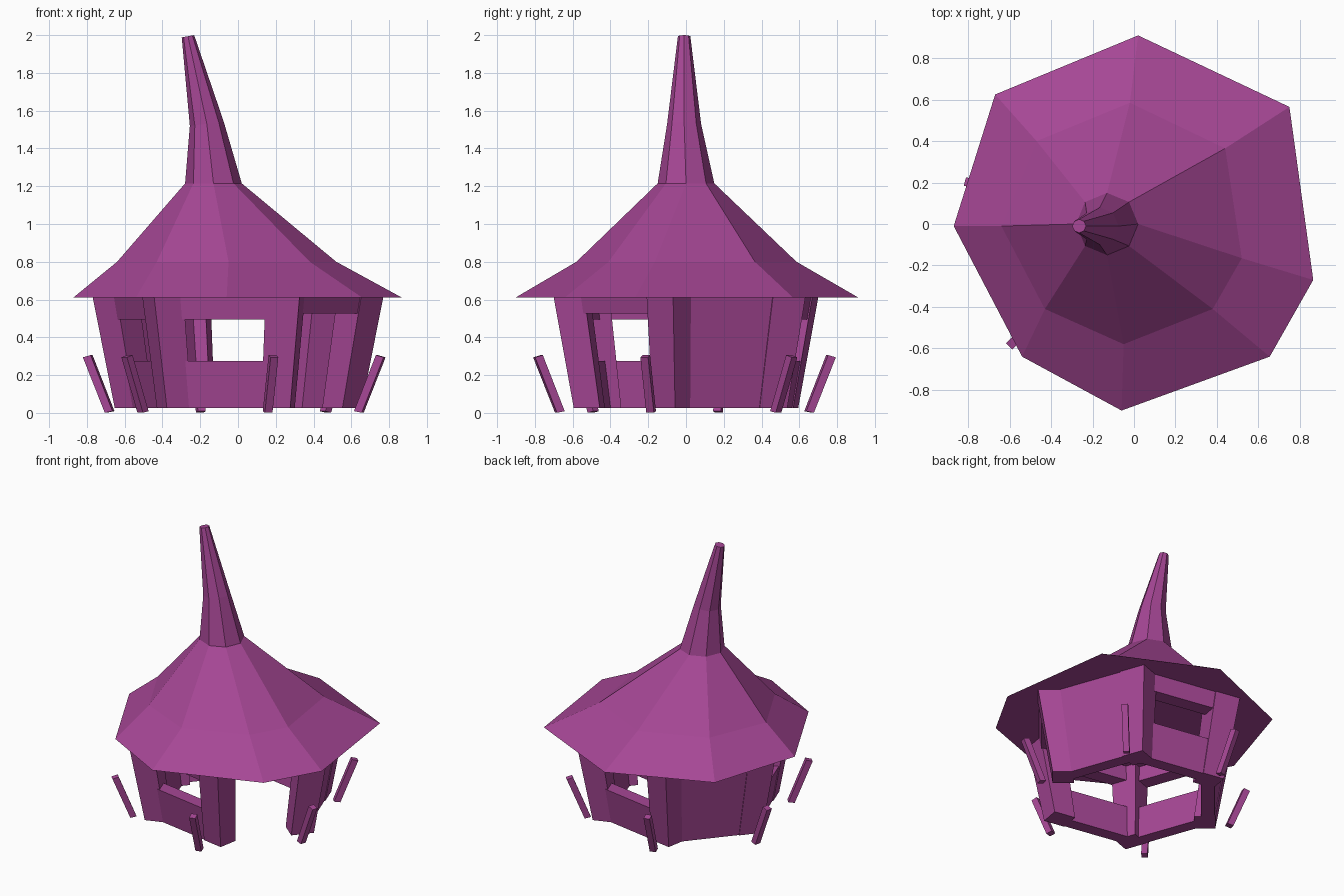
import bpy, bmesh
from math import radians, cos, sin, pi
from mathutils import Vector, Matrix

cube = bpy.data.objects.get("Cube")
if cube:
    bpy.data.objects.remove(cube)

plum = bpy.data.materials.new("plum")
plum.use_nodes = True
plum.diffuse_color = (0.38, 0.062, 0.3, 1)
plum.node_tree.nodes["Principled BSDF"].inputs["Base Color"].default_value = plum.diffuse_color


def loft(name, rings):
    """Skin a stack of matching counter-clockwise rings and cap both ends."""
    bm = bmesh.new()
    loops = [[bm.verts.new(p) for p in ring] for ring in rings]
    n = len(loops[0])
    for low, high in zip(loops, loops[1:]):
        for i in range(n):
            j = (i + 1) % n
            bm.faces.new((low[i], low[j], high[j], high[i]))
    bm.faces.new(reversed(loops[0]))
    bm.faces.new(loops[-1])
    bmesh.ops.recalc_face_normals(bm, faces=bm.faces)
    mesh = bpy.data.meshes.new(name)
    bm.to_mesh(mesh)
    bm.free()
    mesh.materials.append(plum)
    obj = bpy.data.objects.new(name, mesh)
    bpy.context.collection.objects.link(obj)
    return obj


FLOOR, EAVE = 0.025, 0.615


def flare(z):
    """Outward growth of the hut walls with height."""
    return 1 + 0.18 * (z - FLOOR) / (EAVE - FLOOR)


def flared_block(name, angle, outer, depth, start, end, z0, z1):
    """Block facing outward at an angle, from start to end along its wall, leaning outward."""
    turn = Matrix.Rotation(radians(angle), 3, 'Z')
    corners = [(outer - depth, start), (outer, start), (outer, end), (outer - depth, end)]
    rings = [[turn @ Vector((x * flare(z), y * flare(z), z)) for x, y in corners]
             for z in (z0, z1)]
    return loft(name, rings)


# Six sides, each a corner post in line with a panel, a window or the doorway
SIDES = ["panel", "window", "panel", "window", "window", "door"]
for k, kind in enumerate(SIDES):
    angle = 20 + 60 * k
    flared_block(f"corner_post_{k + 1}", angle, 0.537, 0.14, 0.22, 0.375, FLOOR, EAVE)
    wall = (angle, 0.531, 0.09, -0.26, 0.23)
    if kind == "panel":
        flared_block(f"wall_panel_{k + 1}", *wall, FLOOR, EAVE)
    else:
        bottom = 0.525 if kind == "door" else 0.495
        flared_block(f"{kind}_lintel_{k + 1}", *wall, bottom, EAVE)
    if kind == "window":
        flared_block(f"half_wall_{k + 1}", *wall, FLOOR, 0.275)

# Leaning stakes around the hut
SHIFT = Vector((-0.02, -0.008, 0))
h = 0.021
for k in range(6):
    turn = Matrix.Rotation(radians(45 + 60 * k), 3, 'Z')
    rings = []
    for r, z, tilt in ((0.683, 0.005, 0.004), (0.803, 0.3, 0.006)):
        rings.append([SHIFT + turn @ Vector((r + x, y, z - tilt * x / h))
                      for x, y in ((-h, -h), (h, -h), (h, h), (-h, h))])
    loft(f"stake_{k + 1}", rings)

# Crooked roof flowing into the chimney-like spire
eave = [(0.865, -0.27), (0.75, 0.565), (0.02, 0.91), (-0.67, 0.625),
        (-0.87, -0.01), (-0.54, -0.64), (-0.06, -0.9), (0.655, -0.64)]
slope = [(0.52, -0.165), (0.44, 0.365), (-0.02, 0.585), (-0.47, 0.4),
         (-0.64, -0.01), (-0.43, -0.41), (-0.05, -0.58), (0.38, -0.41)]


def circle(cx, cy, r, z, tilt=0):
    return [(cx + r * cos(i * pi / 4), cy + r * sin(i * pi / 4),
             z + tilt * cos(i * pi / 4)) for i in range(8)]


neck = circle(-0.13, 0, 0.15, 1.215)
loft("roof", [[(x, y, 0.612) for x, y in eave], [(x, y, 0.8) for x, y in slope], neck])
loft("spire", [neck, circle(-0.165, -0.01, 0.09, 1.53, 0.01),
               circle(-0.265, -0.01, 0.033, 1.994, 0.006)])
